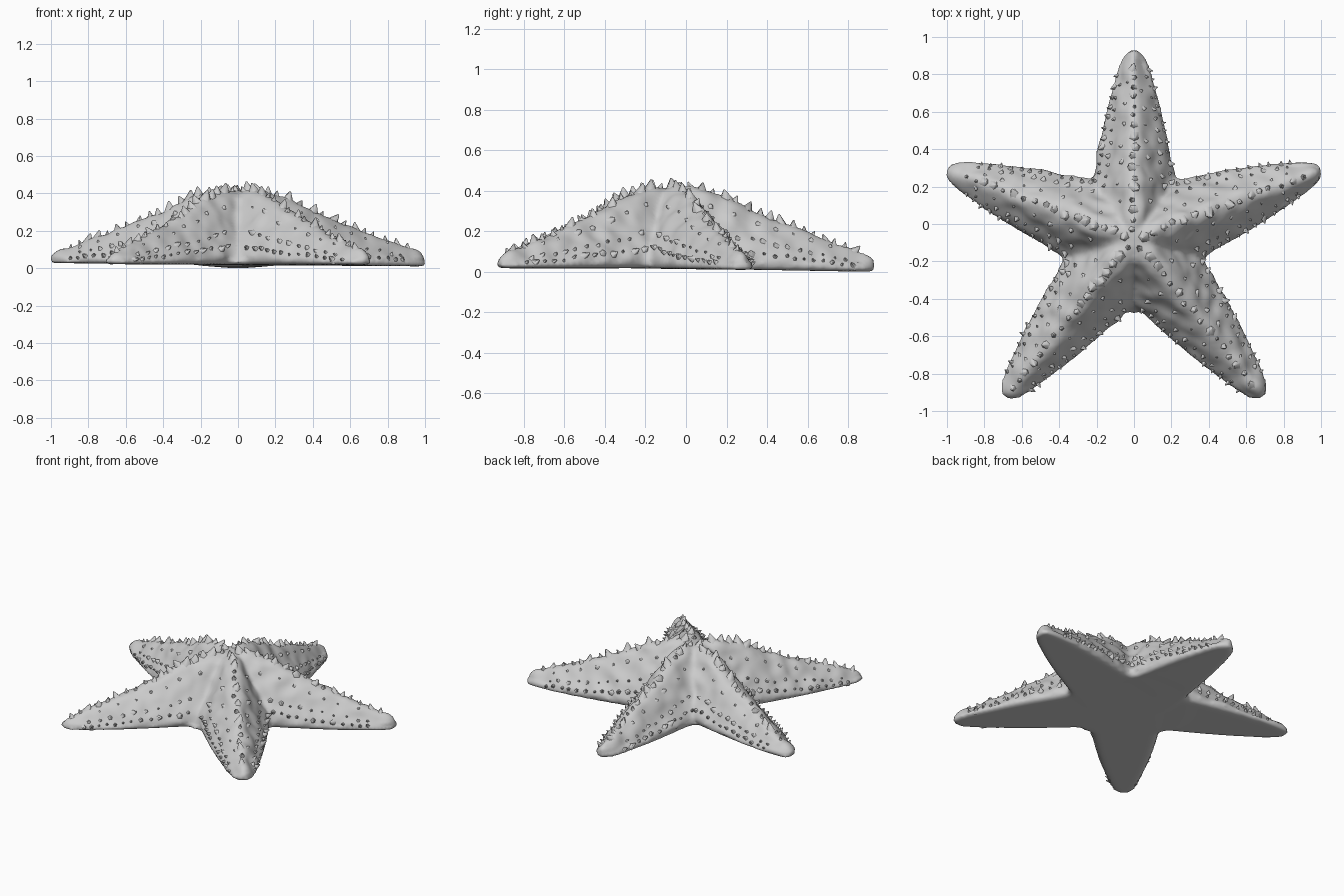
import bpy, bmesh, random
from mathutils import Vector, noise
from mathutils.bvhtree import BVHTree

random.seed(4)
if "Cube" in bpy.data.objects:
    bpy.data.objects.remove(bpy.data.objects["Cube"], do_unlink=True)

skin = bpy.data.materials.new("pale_grey_skin")
skin.use_nodes = True
GREY = (0.6, 0.6, 0.6, 1)
skin.diffuse_color = GREY
skin.node_tree.nodes["Principled BSDF"].inputs["Base Color"].default_value = GREY

CENTRE = Vector((0, -0.08, 0))
TIPS = {  # arm tips; z is the underside height at the tip
    "back": Vector((0, 0.93, 0.0)),
    "back_left": Vector((1.0, 0.29, 0.01)),
    "back_right": Vector((-1.0, 0.29, 0.028)),
    "front_left": Vector((0.69, -0.925, 0.018)),
    "front_right": Vector((-0.69, -0.925, 0.022)),
}
# position along the arm, half width, ridge height
STATIONS = [(-0.05, 0.22, 0.42), (0.12, 0.23, 0.425), (0.28, 0.225, 0.375),
            (0.4, 0.205, 0.31), (0.54, 0.18, 0.25), (0.68, 0.15, 0.195),
            (0.8, 0.118, 0.15), (0.9, 0.09, 0.115), (0.96, 0.066, 0.095),
            (0.99, 0.042, 0.075), (1.0, 0.02, 0.06)]
# half cross-section: sideways fraction, height fraction
SECTION = [(0, 1), (0.2, 0.94), (0.42, 0.75), (0.68, 0.49), (0.9, 0.28), (1, 0.14), (0.93, 0)]


def size_at(t):
    for (a, w0, h0), (b, w1, h1) in zip(STATIONS, STATIONS[1:]):
        if t <= b:
            k = (t - a) / (b - a)
            return w0 + (w1 - w0) * k, h0 + (h1 - h0) * k
    return STATIONS[-1][1:]


def arm_point(tip, t, side, height):
    """Point on an arm from fractions along, across and up."""
    w, h = size_at(t)
    along = tip - CENTRE
    across = Vector((along.y, -along.x, 0)).normalized()
    base = 0.018 + (tip.z - 0.018) * max(t, 0)
    p = CENTRE + Vector((along.x, along.y, 0)) * t + across * w * side
    p.z = base + (h - base) * height
    return p


def finish(bm, name):
    bmesh.ops.recalc_face_normals(bm, faces=bm.faces)
    mesh = bpy.data.meshes.new(name)
    bm.to_mesh(mesh)
    bm.free()
    mesh.materials.append(skin)
    obj = bpy.data.objects.new(name, mesh)
    bpy.context.collection.objects.link(obj)
    return obj


# Body: five lofted arms and a low central web, fused together
bm = bmesh.new()
ring = SECTION + [(-s, f) for s, f in reversed(SECTION[1:])]
for tip in TIPS.values():
    loops = [[bm.verts.new(arm_point(tip, t, s, f)) for s, f in ring] for t, _, _ in STATIONS]
    for a, b in zip(loops, loops[1:]):
        for i in range(len(ring)):
            j = (i + 1) % len(ring)
            bm.faces.new((a[i], a[j], b[j], b[i]))
    bm.faces.new(loops[0])
    bm.faces.new(loops[-1])
web = bmesh.ops.create_cone(bm, cap_ends=True, segments=40, radius1=0.41, radius2=0.12, depth=0.36)
bmesh.ops.translate(bm, verts=web["verts"], vec=CENTRE + Vector((0, 0, 0.2)))
body = finish(bm, "body")
remesh = body.modifiers.new("fuse", "REMESH")
remesh.mode = "VOXEL"
remesh.voxel_size = 0.016
soften = body.modifiers.new("soften", "SMOOTH")
soften.factor = 0.5
soften.iterations = 7
bpy.context.view_layer.objects.active = body
body.select_set(True)
for name in ("fuse", "soften"):
    bpy.ops.object.modifier_apply(modifier=name)

# Gentle lumps on the upper skin
for v in body.data.vertices:
    if v.co.z > 0.05:
        v.co += v.normal * 0.014 * noise.noise(v.co * 11)
body.data.materials.clear()
body.data.materials.append(skin)
bpy.ops.object.shade_smooth()

# Spines: pointed scales rooted in the skin, in rows along each arm
tree = BVHTree.FromPolygons([v.co for v in body.data.vertices],
                            [p.vertices for p in body.data.polygons])


def add_spine(bm, guess, inward, radius, length):
    root, normal, _, _ = tree.find_nearest(guess)
    if normal.z < -0.2:
        return
    axis = (normal + inward * random.uniform(-0.2, 0.5)).normalized()
    out = bmesh.ops.create_cone(bm, cap_ends=True, segments=5, radius1=radius,
                                radius2=radius * 0.12, depth=length + 0.02)
    turn = axis.to_track_quat("Z", "Y")
    for v in out["verts"]:
        v.co = root + turn @ (v.co + Vector((0, 0, length / 2 - 0.01)))


# first t, last t, spacing, side fraction, height fraction, radius, length
ROWS = [(0.05, 0.95, 0.055, 0, 1, 0.034, 0.036),
        (0.3, 0.9, 0.05, 0.9, 0.28, 0.026, 0.028),
        (0.28, 0.86, 0.06, 0.7, 0.47, 0.026, 0.022),
        (0.2, 0.85, 0.1, 0.36, 0.8, 0.028, 0.016)]
for arm, tip in TIPS.items():
    bm = bmesh.new()
    inward = (CENTRE - tip).normalized()
    for start, end, step, side, height, radius, length in ROWS:
        for sign in ((1, -1) if side else (1,)):
            t = start
            while t < end:
                scale = random.uniform(0.6, 1.2) * (1.1 - 0.35 * t)
                guess = arm_point(tip, t, sign * side + random.uniform(-0.08, 0.08), height)
                add_spine(bm, guess, inward, radius * scale, length * scale)
                t += step * random.uniform(0.8, 1.2)
    spines = finish(bm, arm + "_arm_spines")
    bpy.ops.object.select_all(action="DESELECT")
    spines.select_set(True)
    bpy.context.view_layer.objects.active = spines
    bpy.ops.object.shade_smooth_by_angle(angle=1.2)
